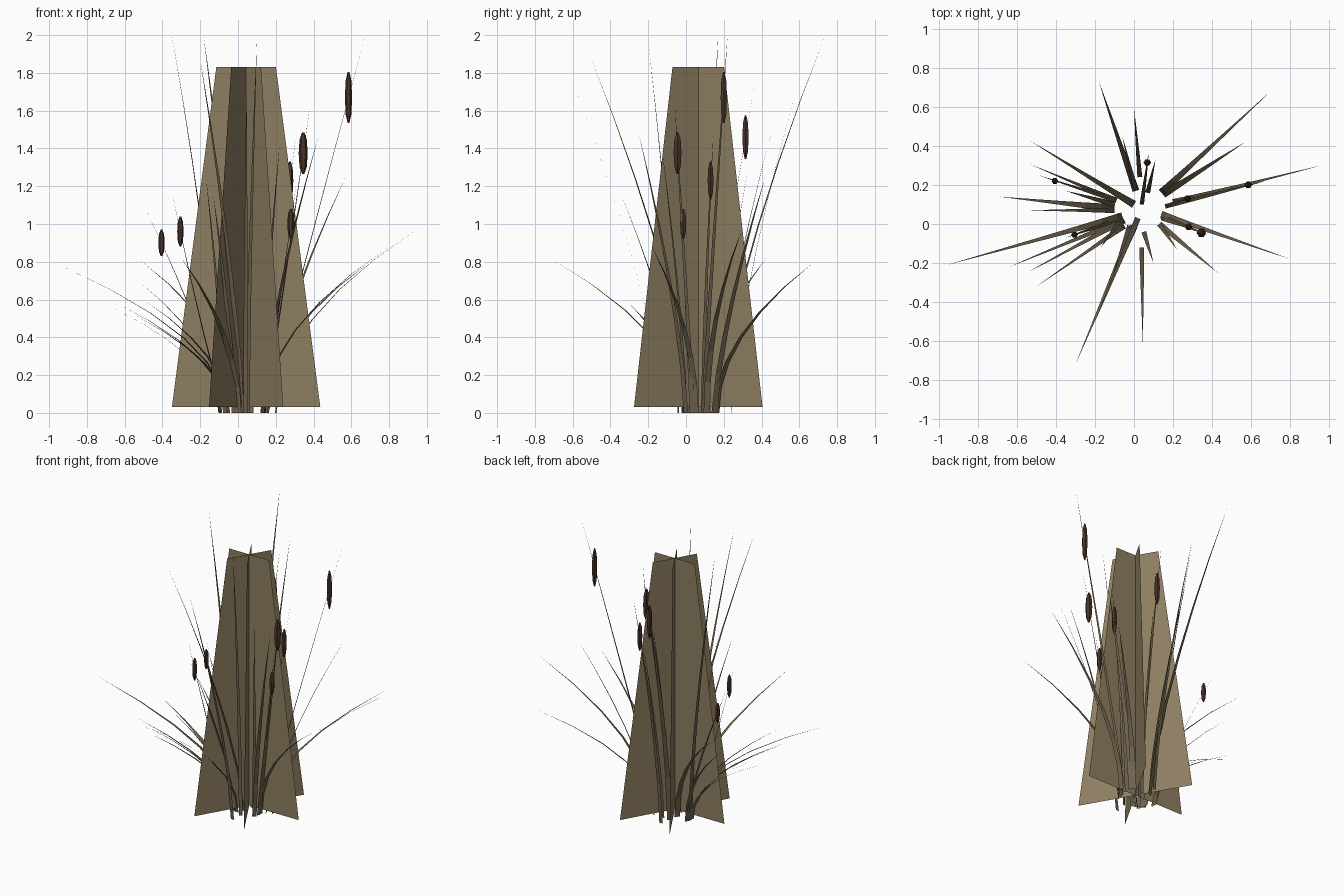
import bpy, math
from mathutils import Vector


def material(name, rgb):
    m = bpy.data.materials.new(name)
    m.diffuse_color = (*rgb, 1)
    return m


LEAF = material("dry_leaf", (0.16, 0.125, 0.075))
CARD = material("dry_reed_mass", (0.27, 0.21, 0.12))
SEED = material("seed_head_brown", (0.065, 0.032, 0.022))


def add_mesh(name, verts, faces, mat):
    me = bpy.data.meshes.new(name)
    me.from_pydata(verts, [], faces)
    me.materials.append(mat)
    ob = bpy.data.objects.new(name, me)
    bpy.context.collection.objects.link(ob)
    return ob


def blade(name, base, tip, width, power, segs=6):
    """Flat ribbon rising from base, arching out to a pointed tip."""
    b, t = Vector((*base, 0)), Vector(tip)
    out = Vector((t.x - b.x, t.y - b.y, 0))
    side = Vector((-out.y, out.x, 0)).normalized()
    verts, faces = [], []
    for i in range(segs):
        u = i / segs
        c = b + out * u ** power + Vector((0, 0, t.z * u))
        w = side * width / 2 * (1 - u ** 1.6)
        verts += [c - w, c + w]
    verts.append(t)
    for i in range(segs - 1):
        faces.append((2 * i, 2 * i + 1, 2 * i + 3, 2 * i + 2))
    n = 2 * segs
    faces.append((n - 2, n - 1, n))
    return add_mesh(name, verts, faces, LEAF)


def seed_head(name, center, height, radius, sides=6):
    """Six-sided spindle with blunt tapered ends."""
    profile = [(0.25, -0.5), (0.8, -0.33), (1, 0), (0.8, 0.33), (0.25, 0.5)]
    verts = [(center[0] + radius * r * math.cos(math.tau * k / sides),
              center[1] + radius * r * math.sin(math.tau * k / sides),
              center[2] + height * z) for r, z in profile for k in range(sides)]
    faces = [(j * sides + k, j * sides + (k + 1) % sides,
              (j + 1) * sides + (k + 1) % sides, (j + 1) * sides + k)
             for j in range(len(profile) - 1) for k in range(sides)]
    last = (len(profile) - 1) * sides
    faces += [tuple(reversed(range(sides))), tuple(range(last, last + sides))]
    add_mesh(name, verts, faces, SEED)


# Three crossed tapering panels forming the dense core
for i in range(3):
    a = math.radians(60 * i)
    d = Vector((math.cos(a), math.sin(a), 0))
    c = Vector((0.043, 0.065, 0))
    lo, hi = Vector((0, 0, 0.03)), Vector((0, 0, 1.83))
    add_mesh(f"core_panel_{i + 1}",
             [c + lo - d * 0.393, c + lo + d * 0.393,
              c + hi + d * 0.158, c + hi - d * 0.158], [(0, 1, 2, 3)], CARD)

# Drooping leaves: base, tip, width
drooping = [
    ((0.14, 0.16), (0.70, 0.68, 0.80), 0.04),
    ((0.20, 0.11), (0.96, 0.30, 0.98), 0.035),
    ((0.14, 0.05), (0.80, -0.18, 0.88), 0.035),
    ((0.00, -0.01), (-0.30, -0.72, 0.82), 0.04),
    ((-0.05, -0.01), (-0.50, -0.32, 0.60), 0.03),
    ((-0.05, 0.02), (-0.55, -0.25, 0.52), 0.035),
    ((-0.06, 0.02), (-0.64, -0.22, 0.58), 0.035),
    ((-0.06, 0.04), (-0.96, -0.21, 0.79), 0.04),
    ((-0.10, 0.07), (-0.54, 0.07, 0.52), 0.03),
    ((-0.10, 0.08), (-0.69, 0.14, 0.57), 0.045),
    ((-0.09, 0.12), (-0.53, 0.305, 0.70), 0.03),
    ((0.00, 0.10), (-0.53, 0.425, 0.82), 0.04),
]
for i, (b, t, w) in enumerate(drooping):
    blade(f"drooping_leaf_{i + 1}", b, t, w, 2.0)

# Upright leaves: base, tip, width
upright = [
    ((0.15, 0.15), (0.57, 0.42, 1.25), 0.035),
    ((0.13, 0.00), (0.43, -0.25, 1.48), 0.03),
    ((0.05, -0.04), (0.10, -0.20, 1.97), 0.025),
    ((0.04, -0.12), (0.045, -0.61, 1.78), 0.025),
    ((0.02, 0.03), (-0.20, -0.50, 1.87), 0.03),
    ((-0.02, -0.01), (-0.13, -0.34, 1.15), 0.03),
    ((-0.07, 0.02), (-0.17, -0.12, 1.25), 0.025),
    ((0.01, 0.17), (-0.18, 0.73, 1.98), 0.035),
    ((0.01, 0.17), (-0.06, 0.45, 1.48), 0.025),
    ((0.03, 0.24), (0.00, 0.59, 1.73), 0.025),
    ((0.07, 0.16), (0.11, 0.33, 1.30), 0.025),
    ((-0.10, 0.10), (-0.35, 0.17, 2.00), 0.03),
    ((0.13, 0.00), (0.22, -0.13, 1.42), 0.025),
]
for i, (b, t, w) in enumerate(upright):
    blade(f"upright_leaf_{i + 1}", b, t, w, 1.4)

# Stalks with seed heads: base, head centre, head height, head radius, tip
stalks = [
    ((0.16, 0.09), (0.585, 0.20, 1.67), 0.27, 0.019, (0.675, 0.22, 2.00)),
    ((0.14, 0.04), (0.345, -0.045, 1.375), 0.22, 0.024, (0.385, -0.06, 1.65)),
    ((0.16, 0.09), (0.275, 0.13, 1.23), 0.20, 0.018, (0.31, 0.145, 1.48)),
    ((0.14, 0.03), (0.28, -0.015, 1.00), 0.16, 0.019, (0.31, -0.03, 1.22)),
    ((0.04, 0.10), (0.068, 0.315, 1.46), 0.23, 0.019, (0.075, 0.365, 1.75)),
    ((-0.09, 0.12), (-0.405, 0.22, 0.90), 0.14, 0.017, (-0.49, 0.25, 1.08)),
    ((-0.06, 0.03), (-0.305, -0.055, 0.96), 0.16, 0.017, (-0.35, -0.07, 1.17)),
]
for i, (b, c, h, r, t) in enumerate(stalks):
    base = Vector(b)
    reach = (Vector(c[:2]) - base).length / (Vector(t[:2]) - base).length
    power = math.log(reach) / math.log(c[2] / t[2])
    blade(f"stalk_{i + 1}", b, t, 0.022, power)
    seed_head(f"seed_head_{i + 1}", c, h, r)
